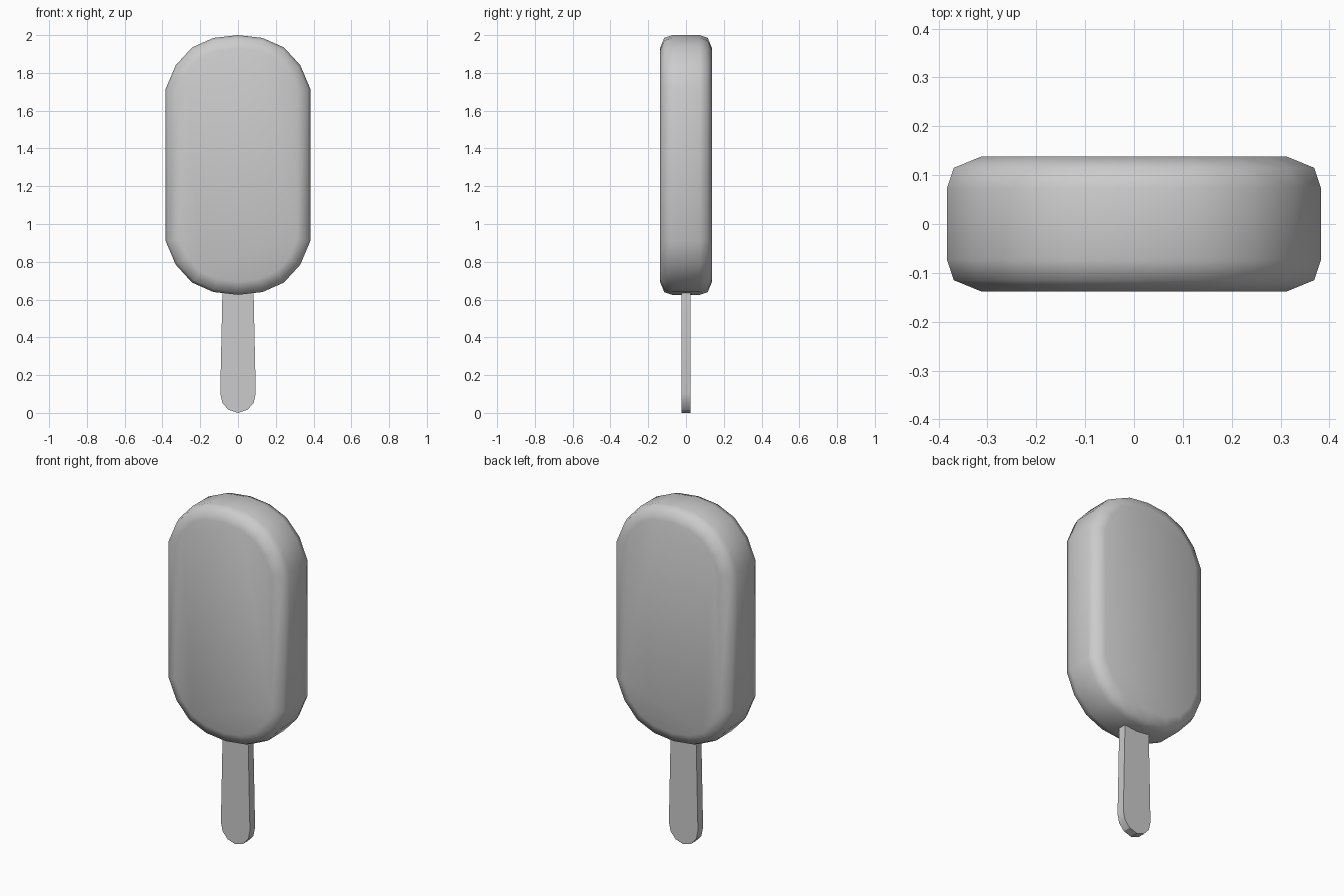
import bpy, bmesh
from mathutils import Vector

if "Cube" in bpy.data.objects:
    bpy.data.objects.remove(bpy.data.objects["Cube"])


def inset(pts, d):
    """Offset a closed counter-clockwise outline inwards by d with mitred corners."""
    out = []
    n = len(pts)
    for i in range(n):
        p = Vector(pts[i])
        a = (p - Vector(pts[i - 1])).normalized()
        b = (Vector(pts[(i + 1) % n]) - p).normalized()
        na, nb = Vector((-a.y, a.x)), Vector((-b.y, b.x))
        m = (na + nb).normalized()
        out.append(p + m * (d / m.dot(na)))
    return out


def loft(name, outline, sections):
    """Stack copies of an xz outline along y; sections are (y, inset) pairs."""
    bm = bmesh.new()
    rings = [[bm.verts.new((p[0], y, p[1])) for p in inset(outline, d)]
             for y, d in sections]
    n = len(outline)
    for r, s in zip(rings, rings[1:]):
        for i in range(n):
            j = (i + 1) % n
            bm.faces.new((r[i], r[j], s[j], s[i]))
    bm.faces.new(rings[0])
    bm.faces.new(rings[-1])
    bmesh.ops.recalc_face_normals(bm, faces=bm.faces)
    me = bpy.data.meshes.new(name)
    bm.to_mesh(me)
    bm.free()
    ob = bpy.data.objects.new(name, me)
    bpy.context.collection.objects.link(ob)
    bpy.context.view_layer.objects.active = ob
    bpy.ops.object.select_all(action='DESELECT')
    ob.select_set(True)
    return ob


# Ice cream block: rounded slab with a two-step bevelled rim
arc = [(0.383, 1.715), (0.33, 1.84), (0.243, 1.935), (0.13, 1.985)]
right = [(x, 2.625 - z) for x, z in reversed(arc)] + arc
left = [(-x, z) for x, z in reversed(right)]
body_outline = right + [(0, 2.0)] + left + [(0, 0.625)]
rim = [(0.138, 0.07), (0.115, 0.014), (0.073, 0.0)]
loft("ice_cream", body_outline, [(-y, d) for y, d in rim] + rim[::-1])
bpy.ops.object.shade_smooth()

# Wooden stick: flat, widening slightly to a rounded lower end
side = [(0.05, 0.016), (0.083, 0.053), (0.094, 0.105), (0.082, 0.66)]
stick_outline = [(0, 0)] + side + [(-x, z) for x, z in reversed(side)]
loft("stick", stick_outline, [(-0.024, 0), (0.024, 0)])
bpy.ops.object.shade_smooth_by_angle()
